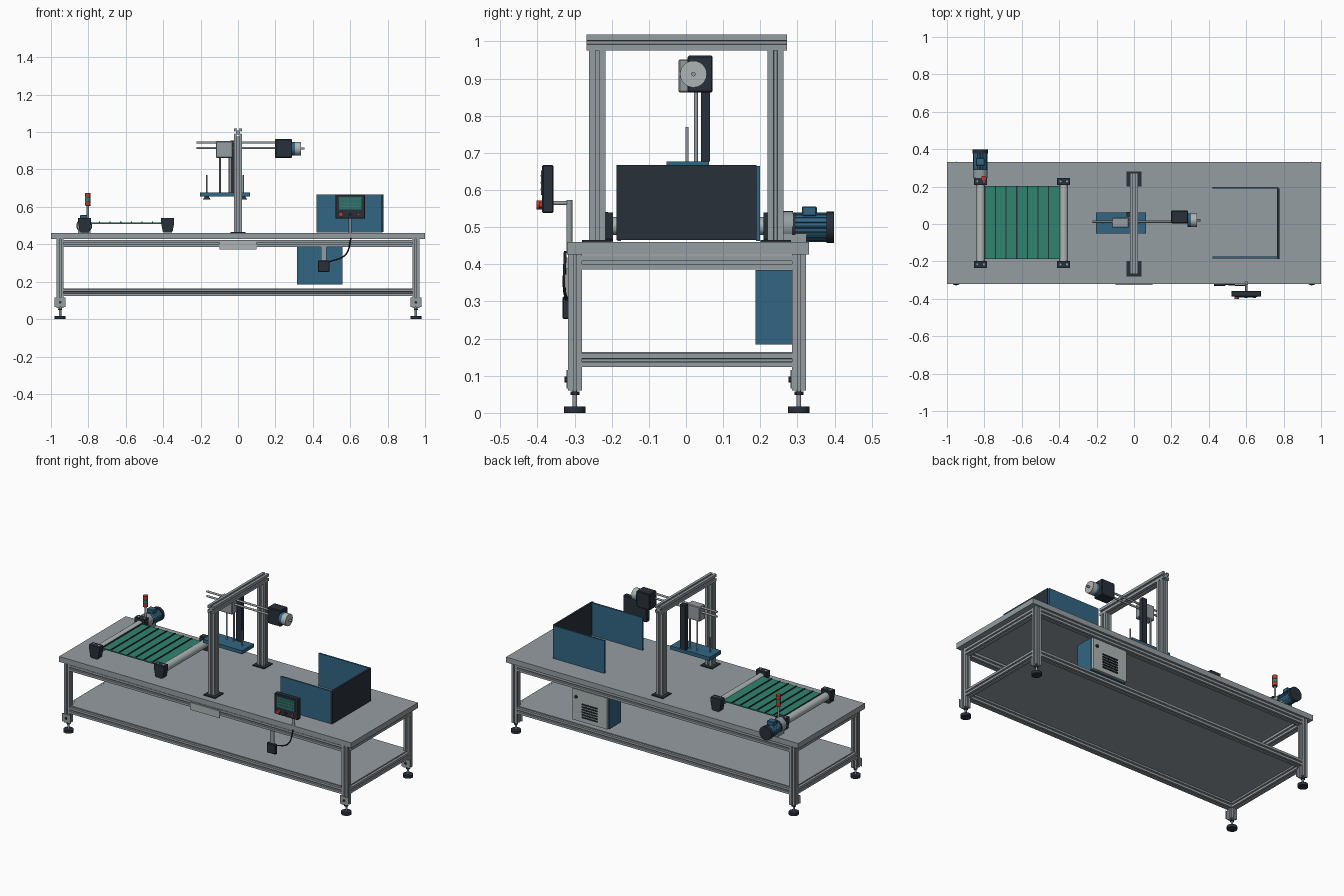
import bpy, bmesh, math
from mathutils import Matrix, Vector

if "Cube" in bpy.data.objects:
    bpy.data.objects.remove(bpy.data.objects["Cube"], do_unlink=True)


def material(name, r, g, b):
    m = bpy.data.materials.new(name)
    m.use_nodes = True
    m.diffuse_color = (r, g, b, 1)
    m.node_tree.nodes["Principled BSDF"].inputs["Base Color"].default_value = (r, g, b, 1)
    return m


GREY = material("aluminium_grey", 0.30, 0.34, 0.36)
PALE = material("pale_grey", 0.42, 0.46, 0.46)
BLACK = material("dark_slate", 0.022, 0.03, 0.042)
BLUE = material("steel_blue", 0.032, 0.13, 0.23)
GREEN = material("belt_green", 0.03, 0.23, 0.16)
RED = material("signal_red", 0.5, 0.04, 0.03)
TEAL = material("screen_teal", 0.03, 0.16, 0.15)


def finish(name, bm, mat, smooth=False):
    bmesh.ops.recalc_face_normals(bm, faces=bm.faces)
    me = bpy.data.meshes.new(name)
    bm.to_mesh(me)
    bm.free()
    me.materials.append(mat)
    ob = bpy.data.objects.new(name, me)
    bpy.context.collection.objects.link(ob)
    if smooth:
        bpy.ops.object.select_all(action="DESELECT")
        ob.select_set(True)
        bpy.context.view_layer.objects.active = ob
        bpy.ops.object.shade_smooth_by_angle(angle=math.radians(40))
    return ob


def box(name, x, y, z, mat, bevel=0):
    """Box from its (low, high) range on each axis."""
    size = [b - a for a, b in (x, y, z)]
    mid = [(a + b) / 2 for a, b in (x, y, z)]
    bm = bmesh.new()
    bmesh.ops.create_cube(bm, size=1, matrix=Matrix.Translation(mid) @ Matrix.Diagonal((*size, 1)))
    if bevel:
        bmesh.ops.bevel(bm, geom=bm.edges[:], offset=bevel, segments=1, affect="EDGES")
    return finish(name, bm, mat)


def placed(a, b):
    """Matrix taking the local z axis onto the line from a to b."""
    a, b = Vector(a), Vector(b)
    return Matrix.Translation(a) @ (b - a).to_track_quat("Z", "Y").to_matrix().to_4x4(), (b - a).length


def rod(name, a, b, r, mat, r2=None, sides=24):
    m, length = placed(a, b)
    bm = bmesh.new()
    bmesh.ops.create_cone(bm, cap_ends=True, segments=sides, radius1=r, radius2=r if r2 is None else r2,
                          depth=length, matrix=m @ Matrix.Translation((0, 0, length / 2)))
    return finish(name, bm, mat, True)


def prism(name, pts, a, b, mat):
    """Extrude a closed outline from a to b."""
    m, length = placed(a, b)
    bm = bmesh.new()
    f = bm.faces.new([bm.verts.new((x, y, 0)) for x, y in pts])
    top = bmesh.ops.extrude_face_region(bm, geom=[f])["geom"]
    bmesh.ops.translate(bm, verts=[v for v in top if isinstance(v, bmesh.types.BMVert)], vec=(0, 0, length))
    bmesh.ops.transform(bm, matrix=m, verts=bm.verts)
    return finish(name, bm, mat)


def profile(name, a, b, w):
    """Slotted square aluminium bar."""
    side = [(1, -1), (1, -0.24), (0.8, -0.24), (0.8, -0.45), (0.5, -0.2),
            (0.5, 0.2), (0.8, 0.45), (0.8, 0.24), (1, 0.24)]
    pts = []
    for k in range(4):
        c, s = round(math.cos(k * math.pi / 2)), round(math.sin(k * math.pi / 2))
        pts += [((x * c - y * s) * w / 2, (x * s + y * c) * w / 2) for x, y in side]
    return prism(name, pts, a, b, GREY)


# Table top, shelf and frame
YF, YB, XL, W = -0.299, 0.304, 0.951, 0.037
box("table_top", (-1, 1), (-0.321, 0.331), (0.427, 0.46), GREY)
box("lower_shelf", (-XL, XL), (YF, YB), (0.157, 0.164), GREY)
for label, z in (("upper", 0.405), ("lower", 0.142)):
    for y in (YF, YB):
        profile(label + "_long_rail", (-XL + W / 2, y, z), (XL - W / 2, y, z), W)
    for x in (-XL, XL):
        profile(label + "_cross_rail", (x, YF + W / 2, z), (x, YB - W / 2, z), W)
for x in (-XL, XL):
    for y in (YF, YB):
        profile("leg", (x, y, 0.06), (x, y, 0.427), W)
        rod("foot_pad", (x, y, 0), (x, y, 0.017), 0.029, BLACK)
        rod("foot_stem", (x, y, 0.017), (x, y, 0.06), 0.006, GREY)
        rod("foot_nut", (x, y, 0.048), (x, y, 0.058), 0.012, BLACK, sides=6)
        f = y - W / 2
        box("foot_bracket", (x - 0.029, x + 0.029), (f - 0.004, f), (0.065, 0.115), GREY)
        rod("bracket_bolt", (x, f - 0.009, 0.09), (x, f, 0.09), 0.008, BLACK, sides=6)
box("name_plate", (-0.1, 0.1), (-0.325, -0.319), (0.373, 0.418), PALE)

# Gantry
for y in (-0.239, 0.241):
    profile("gantry_post", (0, y, 0.46), (0, y, 0.975), 0.044)
    box("post_base", (-0.04, 0.04), (y - 0.041, y + 0.041), (0.46, 0.466), BLACK)
profile("gantry_beam", (0, -0.268, 0.997), (0, 0.272, 0.997), 0.044)

# Horizontal slide with drive
for z in (0.944, 0.915):
    rod("slide_rod", (-0.222, 0.012, z), (0.2, 0.012, z), 0.006, GREY)
box("slide_carriage", (-0.118, -0.027), (-0.02, 0.034), (0.862, 0.952), GREY, 0.004)
box("slide_gearbox", (0.198, 0.29), (0.004, 0.072), (0.862, 0.962), BLACK, 0.004)
rod("slide_motor_collar", (0.285, 0.02, 0.912), (0.306, 0.02, 0.912), 0.036, BLUE)
rod("slide_motor", (0.306, 0.02, 0.912), (0.336, 0.02, 0.912), 0.036, PALE)
rod("slide_motor_shaft", (0.336, 0.02, 0.912), (0.355, 0.02, 0.912), 0.006, GREY)

# Lifting head
box("lift_column", (-0.04, -0.005), (0.04, 0.065), (0.677, 0.955), BLACK)
for x in (-0.096, -0.047):
    rod("lift_rod", (x, 0.027, 0.67), (x, 0.027, 0.87), 0.005, GREY)
box("gripper_plate", (-0.204, 0.065), (-0.052, 0.062), (0.655, 0.677), BLUE)
for x in (-0.167, 0.028):
    rod("gripper_pin", (x, 0.003, 0.677), (x, 0.003, 0.77), 0.004, GREY)
    rod("suction_cup", (x, 0.003, 0.64), (x, 0.003, 0.656), 0.02, BLACK, 0.01)

# Conveyor: brackets, rollers, belt and slats
for x in (-0.82, -0.376):
    for y in (-0.216, 0.228):
        outline = [(-0.035, -0.04), (0.035, -0.04), (0.035, -0.015), (0.027, 0.03),
                   (0.02, 0.038), (-0.02, 0.038), (-0.027, 0.03), (-0.035, -0.015)]
        ob = prism("roller_bracket", outline, (0, 0, -0.019), (0, 0, 0.019), BLACK)
        ob.matrix_world = Matrix.Translation((x, y, 0.5)) @ Matrix.Rotation(math.pi / 2, 4, "X")
        for dx in (-0.018, 0.018):
            rod("bracket_screw", (x + dx, y, 0.537), (x + dx, y, 0.541), 0.006, GREY, sides=6)
    rod("conveyor_roller", (x, -0.2, 0.503), (x, 0.212, 0.503), 0.024, PALE)
box("conveyor_belt", (-0.81, -0.386), (-0.187, 0.202), (0.509, 0.516), GREEN)
for i in range(7):
    x = -0.797 + i * 0.0567
    box("belt_slat", (x - 0.003, x + 0.003), (-0.187, 0.202), (0.516, 0.521), BLACK)

# Conveyor motor, lying along y
MX = -0.822
box("gearbox_foot", (MX - 0.034, MX + 0.034), (0.262, 0.325), (0.46, 0.495), GREY)
rod("gearbox", (MX, 0.245, 0.503), (MX, 0.288, 0.503), 0.04, GREY)
rod("motor_front_flange", (MX, 0.285, 0.5), (MX, 0.295, 0.5), 0.04, BLACK)
rod("motor_body", (MX, 0.294, 0.5), (MX, 0.385, 0.5), 0.037, BLUE)
for k in range(16):
    t = k * math.pi / 8
    c, s = math.cos(t) * 0.037, math.sin(t) * 0.037
    rod("cooling_fin", (MX + c, 0.295, 0.5 + s), (MX + c, 0.383, 0.5 + s), 0.003, BLUE, sides=4)
rod("motor_fan_cover", (MX, 0.378, 0.5), (MX, 0.398, 0.5), 0.042, BLACK)
box("terminal_box", (MX - 0.023, MX + 0.023), (0.312, 0.352), (0.53, 0.556), BLUE, 0.003)

# Signal tower
TX, TY = -0.803, 0.243
rod("tower_pole", (TX, TY, 0.53), (TX, TY, 0.612), 0.006, GREY)
for z0, z1, mat in ((0.61, 0.63, RED), (0.632, 0.65, GREEN), (0.652, 0.675, RED)):
    rod("tower_lamp", (TX, TY, z0), (TX, TY, z1), 0.015, mat)
rod("tower_core", (TX, TY, 0.606), (TX, TY, 0.655), 0.0135, BLACK)

# Guard around the outfeed
for y in (-0.18, 0.194):
    box("guard_side", (0.42, 0.772), (y - 0.005, y + 0.005), (0.463, 0.665), BLUE)
box("guard_end", (0.765, 0.777), (-0.187, 0.19), (0.466, 0.667), BLACK)

# Electrical cabinet
box("cabinet", (0.315, 0.56), (0.187, 0.3), (0.184, 0.385), BLUE)
box("cabinet_door", (0.319, 0.556), (0.3, 0.316), (0.188, 0.381), PALE)
for i in range(6):
    z = 0.215 + i * 0.016
    box("louvre", (0.385, 0.49), (0.316, 0.322), (z, z + 0.007), BLACK)
rod("door_lock", (0.53, 0.315, 0.335), (0.53, 0.323, 0.335), 0.009, BLACK)

# Operator panel on its post
box("operator_panel", (0.52, 0.68), (-0.387, -0.357), (0.538, 0.667), BLACK, 0.003)
box("panel_screen", (0.54, 0.66), (-0.39, -0.386), (0.587, 0.653), TEAL)
for z in (0.602, 0.62, 0.638):
    box("screen_line", (0.552, 0.648), (-0.392, -0.389), (z - 0.002, z + 0.002), GREEN)
rod("stop_button", (0.55, -0.387, 0.56), (0.55, -0.402, 0.56), 0.012, RED)
rod("middle_button", (0.6, -0.387, 0.56), (0.6, -0.396, 0.56), 0.008, BLACK)
rod("right_button", (0.645, -0.387, 0.56), (0.645, -0.396, 0.56), 0.008, RED)
rod("panel_post", (0.6, -0.314, 0.43), (0.6, -0.314, 0.573), 0.008, GREY)
rod("panel_arm", (0.6, -0.36, 0.565), (0.6, -0.314, 0.565), 0.006, GREY)

# Junction box, its hanger and the cable
box("junction_hanger", (0.445, 0.472), (-0.322, -0.317), (0.305, 0.39), GREY)
box("junction_box", (0.428, 0.488), (-0.332, -0.312), (0.253, 0.313), BLACK, 0.002)
cu = bpy.data.curves.new("panel_cable", "CURVE")
cu.dimensions = "3D"
cu.bevel_depth = 0.004
cu.bevel_resolution = 2
sp = cu.splines.new("BEZIER")
sp.bezier_points.add(2)
for p, co in zip(sp.bezier_points, ((0.605, -0.325, 0.435), (0.575, -0.328, 0.345), (0.485, -0.322, 0.305))):
    p.co = co
    p.handle_left_type = p.handle_right_type = "AUTO"
cu.materials.append(BLACK)
bpy.context.collection.objects.link(bpy.data.objects.new("panel_cable", cu))
